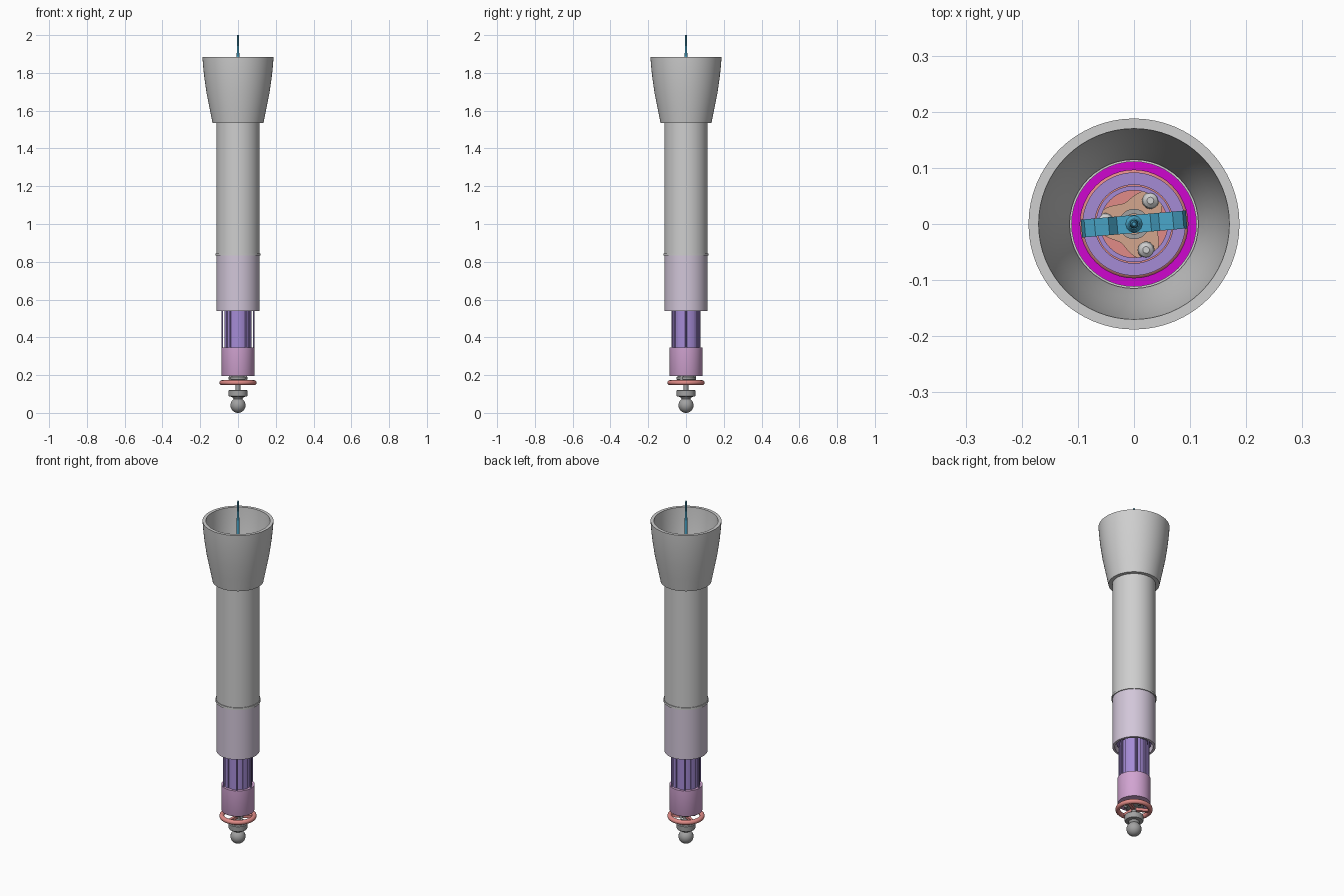
import bpy
from math import sin, cos, pi, radians

if "Cube" in bpy.data.objects:
    bpy.data.objects.remove(bpy.data.objects["Cube"], do_unlink=True)


def material(name, r, g, b):
    m = bpy.data.materials.new(name)
    m.use_nodes = True
    color = [(c / 255) ** 2.2 for c in (r, g, b)] + [1]
    m.diffuse_color = color
    m.node_tree.nodes["Principled BSDF"].inputs["Base Color"].default_value = color
    return m


shell = material("light grey", 205, 205, 205)
lavender = material("pale lavender", 209, 197, 216)
purple = material("violet", 163, 138, 212)
pink = material("orchid pink", 208, 162, 208)
salmon = material("salmon", 224, 138, 134)
steel = material("steel grey", 160, 160, 160)
blue = material("sky blue", 75, 165, 200)
tan = material("tan", 210, 165, 140)
magenta = material("magenta", 205, 15, 205)


def mesh_object(name, verts, faces, mat, smooth=True):
    mesh = bpy.data.meshes.new(name)
    mesh.from_pydata(verts, [], faces)
    mesh.materials.append(mat)
    obj = bpy.data.objects.new(name, mesh)
    bpy.context.collection.objects.link(obj)
    bpy.ops.object.select_all(action='DESELECT')
    obj.select_set(True)
    bpy.context.view_layer.objects.active = obj
    bpy.ops.object.mode_set(mode='EDIT')
    bpy.ops.mesh.select_all(action='SELECT')
    bpy.ops.mesh.normals_make_consistent(inside=False)
    bpy.ops.object.mode_set(mode='OBJECT')
    if smooth:
        bpy.ops.object.shade_smooth_by_angle(angle=radians(30))
    return obj


def lathe(name, profile, mat, closed=False, n=48, at=(0, 0)):
    """Spin (radius, z) points; closed joins the ends, otherwise they are capped."""
    verts = [(at[0] + r * cos(2 * pi * i / n), at[1] + r * sin(2 * pi * i / n), z)
             for r, z in profile for i in range(n)]
    rows = len(profile)
    faces = []
    for k in range(rows if closed else rows - 1):
        a, b = k * n, (k + 1) % rows * n
        faces += [(a + i, a + (i + 1) % n, b + (i + 1) % n, b + i) for i in range(n)]
    if not closed:
        faces += [tuple(range(n)), tuple(range((rows - 1) * n, rows * n))]
    return mesh_object(name, verts, faces, mat)


def tube(name, outer, inner, z0, z1, mat):
    return lathe(name, [(outer, z0), (outer, z1), (inner, z1), (inner, z0)], mat, True)


def rod(name, r, z0, z1, mat, at=(0, 0), n=16):
    return lathe(name, [(r, z0), (r, z1)], mat, n=n, at=at)


def polar(r, degrees):
    return r * cos(radians(degrees)), r * sin(radians(degrees))


def prism(name, outline, z0, z1, mat):
    n = len(outline)
    verts = [(x, y, z) for z in (z0, z1) for x, y in outline]
    faces = [tuple(range(n)), tuple(range(n, 2 * n))]
    faces += [(i, (i + 1) % n, n + (i + 1) % n, n + i) for i in range(n)]
    return mesh_object(name, verts, faces, mat)


# Flared mouth and the long outer tube
lathe("funnel", [(0.114, 1.535), (0.135, 1.535), (0.15, 1.61), (0.166, 1.69),
                 (0.179, 1.78), (0.186, 1.85), (0.188, 1.885), (0.17, 1.885),
                 (0.167, 1.84), (0.158, 1.76), (0.145, 1.68), (0.13, 1.61),
                 (0.117, 1.55)], shell, True, n=64)
tube("outer_tube", 0.115, 0.111, 0.835, 1.55, shell)
tube("tube_rim", 0.119, 0.11, 0.832, 0.845, shell)
tube("liner", 0.112, 0.096, 0.86, 1.5, magenta)

# Lower sleeve and the fluted core
tube("lower_sleeve", 0.114, 0.101, 0.54, 0.832, lavender)
tube("core_tube", 0.068, 0.06, 0.3, 1.3, purple)
tube("core_flange", 0.092, 0.07, 0.56, 1.3, purple)
for i in range(8):
    angle = i * 45 + 22.5
    outline = [polar(r, angle + d) for r, d in
               ((0.06, -12), (0.074, -12), (0.075, 0), (0.074, 12), (0.06, 12))]
    prism(f"core_slat_{i + 1}", outline, 0.345, 0.6, purple)
for i in range(6):
    rod(f"guide_rod_{i + 1}", 0.004, 0.2, 0.6, purple, polar(0.083, i * 60), 8)

# Cup around the foot of the core
lathe("cup", [(0.02, 0.195), (0.086, 0.195), (0.088, 0.2), (0.088, 0.345),
              (0.07, 0.345), (0.07, 0.21), (0.02, 0.21)], pink, True)

# Ring with spokes and hub
bpy.ops.mesh.primitive_torus_add(major_radius=0.086, minor_radius=0.013,
                                 major_segments=48, minor_segments=12,
                                 location=(0, 0, 0.16))
ring = bpy.context.object
ring.name = "foot_ring"
ring.data.materials.append(salmon)
bpy.ops.object.shade_smooth_by_angle(angle=radians(60))
for i in range(3):
    angle = 30 + i * 120
    ax, ay = polar(1, angle)
    strip = [(ax * r - ay * w, ay * r + ax * w) for r, w in
             ((0.01, -0.008), (0.085, -0.008), (0.085, 0.008), (0.01, 0.008))]
    prism(f"ring_spoke_{i + 1}", strip, 0.152, 0.168, salmon)
    rod(f"hub_post_{i + 1}", 0.009, 0.165, 0.2, steel, polar(0.045, angle + 60))
lathe("hub", [(0.035, 0.172), (0.05, 0.176), (0.05, 0.19), (0.035, 0.197)], steel)

# Collar and ball at the bottom
lathe("collar", [(0.022, 0.07), (0.03, 0.084), (0.047, 0.087), (0.05, 0.092),
                 (0.05, 0.118), (0.046, 0.122), (0.012, 0.122), (0.012, 0.2)], steel)
bpy.ops.mesh.primitive_uv_sphere_add(segments=32, ring_count=16, radius=0.04,
                                     location=(0, 0, 0.04))
ball = bpy.context.object
ball.name = "ball_foot"
ball.data.materials.append(steel)
bpy.ops.object.shade_smooth_by_angle(angle=radians(60))

# Three-lobed rotor plate with domed pins inside the core
lobes = [polar(0.054 + 0.013 * cos(radians(3 * (a - 55))), a) for a in range(0, 360, 6)]
prism("rotor_plate", lobes, 1.27, 1.285, tan)
for i in range(3):
    lathe(f"rotor_pin_{i + 1}", [(0.015, 1.28), (0.015, 1.295), (0.012, 1.304), (0.006, 1.309)],
          shell, n=20, at=polar(0.051, 55 + i * 120))
tube("rotor_bearing", 0.027, 0.018, 1.28, 1.296, steel)
lathe("inner_coil", [(0.09, 0.7), (0.09, 0.72), (0.04, 0.72), (0.04, 0.7)], salmon, True)

# Central needle with a bent spring blade
lathe("needle", [(0.008, 0.2), (0.008, 1.5), (0.0075, 1.88), (0.005, 1.95),
                 (0.004, 2.0)], blue, n=16)
lathe("blade_hub", [(0.015, 1.5), (0.015, 1.53), (0.009, 1.54)], blue, n=24)
path = [(0.0, 1.51), (0.03, 1.512), (0.045, 1.53), (0.07, 1.535), (0.088, 1.525), (0.094, 1.505)]
for side, label in ((1, "left"), (-1, "right")):
    verts = [(side * x, w, z + t) for x, z in path
             for w, t in ((-0.016, 0), (0.016, 0), (0.016, 0.006), (-0.016, 0.006))]
    last = 4 * (len(path) - 1)
    faces = [(0, 1, 2, 3), (last, last + 1, last + 2, last + 3)]
    faces += [(4 * k + j, 4 * k + (j + 1) % 4, 4 * k + 4 + (j + 1) % 4, 4 * k + 4 + j)
              for k in range(len(path) - 1) for j in range(4)]
    blade = mesh_object(f"spring_blade_{label}", verts, faces, blue)
    blade.rotation_euler.z = radians(5)
